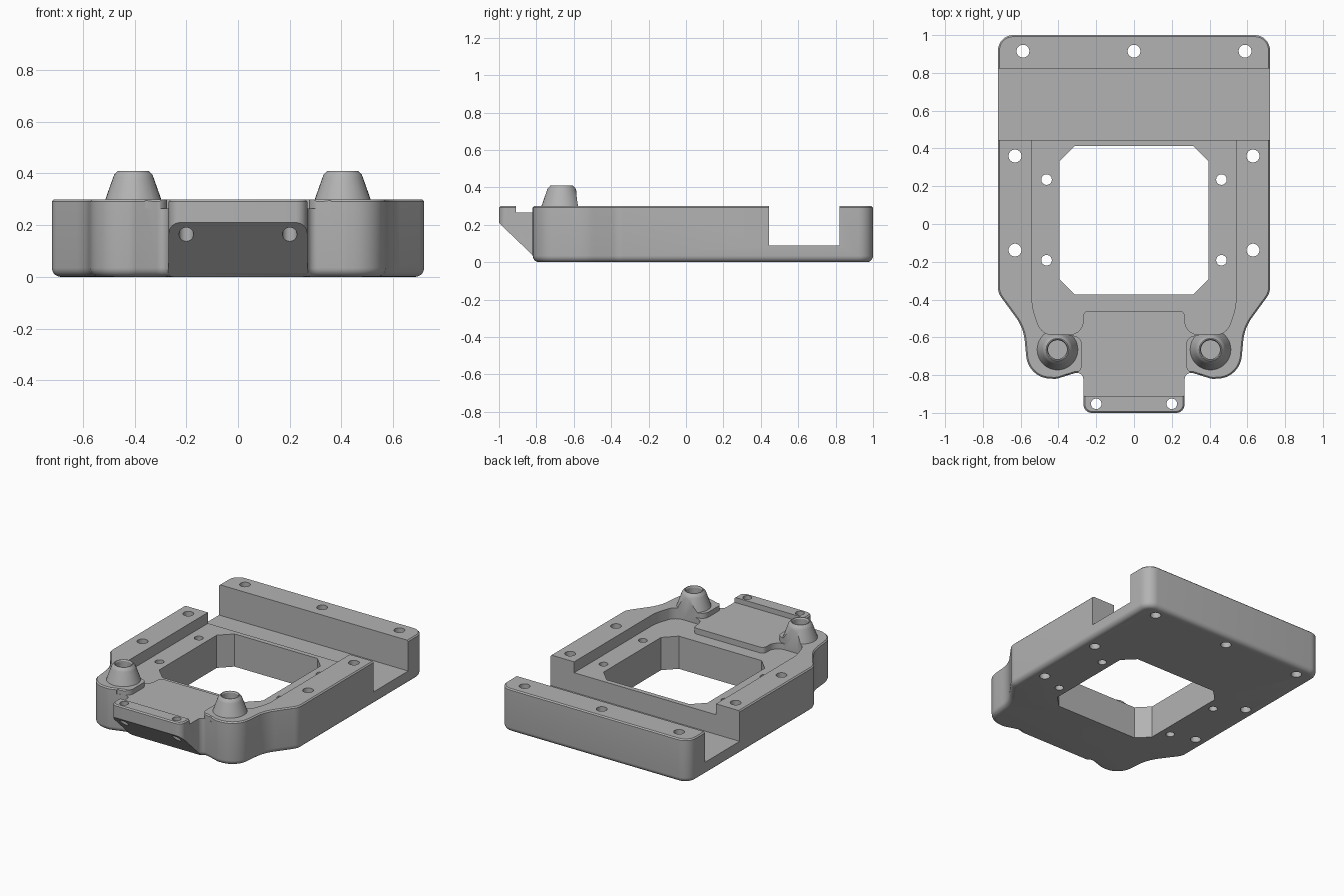
import bpy, bmesh, math
from mathutils import Vector, Matrix

old = bpy.data.objects.get("Cube")
if old:
    bpy.data.objects.remove(old, do_unlink=True)

grey = bpy.data.materials.new("machined_grey")
grey.use_nodes = True
colour = (0.45, 0.45, 0.45, 1)
grey.diffuse_color = colour
grey.node_tree.nodes["Principled BSDF"].inputs["Base Color"].default_value = colour

SEG = 32


def mirrored(half):
    """Close a right-hand half outline (back to front) with its mirror."""
    return half + [(-x, y, r) for x, y, r in reversed(half)]


def rounded(corners, steps=8):
    """Turn (x, y, radius) corners into a polygon with filleted corners."""
    out = []
    for i, (x, y, r) in enumerate(corners):
        p = Vector((x, y))
        if r == 0:
            out.append(p)
            continue
        a = (Vector(corners[i - 1][:2]) - p).normalized()
        b = (Vector(corners[(i + 1) % len(corners)][:2]) - p).normalized()
        half = a.angle(b) / 2
        centre = p + (a + b).normalized() * (r / math.sin(half))
        start = p + a * (r / math.tan(half)) - centre
        end = p + b * (r / math.tan(half)) - centre
        sweep = math.atan2(start.x * end.y - start.y * end.x, start.dot(end))
        for k in range(steps + 1):
            out.append(centre + Matrix.Rotation(sweep * k / steps, 2) @ start)
    return out


def inset(points, d):
    """Move a clockwise polygon inwards by d."""
    out = []
    for i, p in enumerate(points):
        a = (p - points[i - 1]).normalized()
        b = (points[(i + 1) % len(points)] - p).normalized()
        na, nb = Vector((a.y, -a.x)), Vector((b.y, -b.x))
        n = (na + nb).normalized()
        out.append(p + n * (d / n.dot(na)))
    return out


def bridge(bm, rings):
    """Skin a stack of equal rings and cap both ends."""
    loops = [[bm.verts.new(v) for v in ring] for ring in rings]
    n = len(loops[0])
    for low, high in zip(loops, loops[1:]):
        for i in range(n):
            j = (i + 1) % n
            bm.faces.new((low[i], low[j], high[j], high[i]))
    bm.faces.new(loops[0])
    bm.faces.new(loops[-1])


def finish(bm, name):
    bmesh.ops.recalc_face_normals(bm, faces=bm.faces)
    mesh = bpy.data.meshes.new(name)
    bm.to_mesh(mesh)
    bm.free()
    mesh.materials.append(grey)
    obj = bpy.data.objects.new(name, mesh)
    bpy.context.collection.objects.link(obj)
    return obj


def prism(name, points, levels, matrix=Matrix()):
    """Extrude a polygon through (height, inset) levels."""
    bm = bmesh.new()
    bridge(bm, [[matrix @ Vector((*p, z)) for p in (inset(points, d) if d else points)]
                for z, d in levels])
    return finish(bm, name)


def lathes(name, items):
    """Turned solids in one mesh: (x, y, [(radius, z), ...])."""
    bm = bmesh.new()
    for x, y, profile in items:
        bridge(bm, [[(x + r * math.cos(math.tau * k / SEG), y + r * math.sin(math.tau * k / SEG), z)
                     for k in range(SEG)] for r, z in profile])
    return finish(bm, name)


def box(name, x, y0, y1, z0, z1):
    return prism(name, [Vector(p) for p in ((-x, y0), (-x, y1), (x, y1), (x, y0))], [(z0, 0), (z1, 0)])


def combine(target, tool, operation):
    tool.hide_render = True
    mod = target.modifiers.new(tool.name, 'BOOLEAN')
    mod.operation, mod.solver, mod.object = operation, 'EXACT', tool
    bpy.context.view_layer.objects.active = target
    bpy.ops.object.modifier_apply(modifier=mod.name)
    bpy.data.objects.remove(tool, do_unlink=True)


# Main block: outline with front lobes and tongue, rounded underside
outline = rounded(mirrored([
    (0.72, 1, 0.08), (0.72, -0.365, 0.09), (0.585, -0.55, 0.25), (0.56, -0.815, 0.13),
    (0.41, -0.82, 0.08), (0.268, -0.775, 0.035), (0.268, -1, 0.045)]))
R = 0.035
levels = [(R * (1 - math.sin(a)), R * (1 - math.cos(a)))
          for a in (math.pi / 2 * (1 - k / 5) for k in range(6))]
body = prism("mounting_base", outline, levels + [(0.292, 0), (0.3, 0.008)])

# Tapered bosses with blind holes
boss = [(0.108, 0.27), (0.108, 0.3), (0.078, 0.385), (0.074, 0.395), (0.06, 0.41),
        (0.055, 0.41), (0.05, 0.402), (0.05, 0.31)]
combine(body, lathes("bosses", [(s * 0.405, -0.665, boss) for s in (-1, 1)]), 'UNION')

# Cross channel in front of the back bar
combine(body, box("channel", 1, 0.445, 0.822, 0.09, 0.6), 'DIFFERENCE')

# Recessed deck between the side rails
deck = rounded(mirrored([
    (0.54, 0.6, 0), (0.54, -0.44, 0.3), (0.49, -0.585, 0.08), (0.27, -0.585, 0.07),
    (0.27, -0.46, 0.03)]))
combine(body, prism("deck_recess", deck, [(0.225, 0), (0.6, 0)]), 'DIFFERENCE')

# Lowered front platform between the boss pads
platform = rounded(mirrored([
    (0.36, -0.4, 0), (0.36, -0.583, 0), (0.275, -0.6, 0.05), (0.275, -0.785, 0.05),
    (0.36, -0.8, 0), (0.36, -0.91, 0)]))
combine(body, prism("platform_recess", platform, [(0.265, 0), (0.6, 0)]), 'DIFFERENCE')

# Sloped underside of the tongue (profile in y and z, swept along x)
slope = [Vector(p) for p in ((-0.68, -0.0955), (-1.1, -0.0955), (-1.1, 0.3055))]
along_x = Matrix(((0, 0, 1, 0), (1, 0, 0, 0), (0, 1, 0, 0), (0, 0, 0, 1)))
combine(body, prism("tongue_slope", slope, [(-0.275, 0), (0.275, 0)], along_x), 'DIFFERENCE')

# Central window with clipped corners
x, c, back, front = 0.395, 0.08, 0.412, -0.372
window = [Vector(p) for p in (
    (x - c, back), (x, back - c), (x, front + c), (x - c, front),
    (c - x, front), (-x, front + c), (-x, back - c), (c - x, back))]
combine(body, prism("window", window, [(-0.1, 0), (0.6, 0)]), 'DIFFERENCE')

# Screw holes: back bar, rails, deck and lip
holes = [(0, 0.915, 0.034)]
for s in (-1, 1):
    holes += [(s * 0.588, 0.915, 0.034), (s * 0.63, 0.36, 0.034), (s * 0.63, -0.138, 0.034),
              (s * 0.463, 0.235, 0.028), (s * 0.463, -0.192, 0.028), (s * 0.2, -0.952, 0.028)]
combine(body, lathes("screw_holes", [(hx, hy, [(r, -0.1), (r, 0.6)]) for hx, hy, r in holes]),
        'DIFFERENCE')

bpy.ops.object.select_all(action='DESELECT')
body.select_set(True)
bpy.context.view_layer.objects.active = body
bpy.ops.object.shade_smooth_by_angle(angle=math.radians(30))
